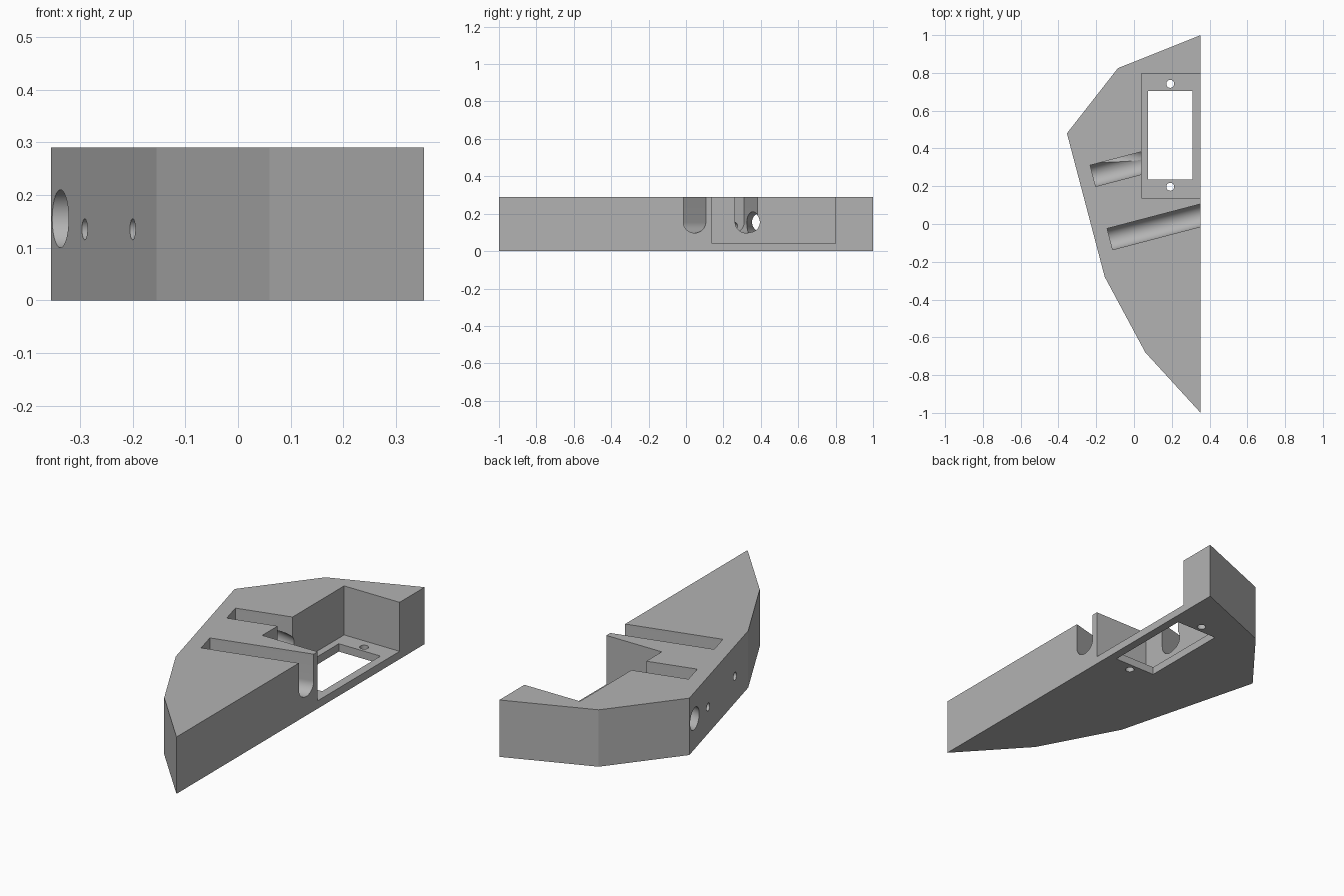
import bpy, bmesh
from math import sin, cos, pi, radians
from mathutils import Matrix, Vector

cube = bpy.data.objects.get("Cube")
if cube:
    bpy.data.objects.remove(cube, do_unlink=True)

HEIGHT = 0.29
SIDE = 0.353          # flat side of the block
TILT = radians(14.7)  # direction of slots and wire holes

grey = bpy.data.materials.new("plain grey")
grey.use_nodes = True
colour = (0.45, 0.45, 0.45, 1)
grey.diffuse_color = colour
grey.node_tree.nodes["Principled BSDF"].inputs["Base Color"].default_value = colour


def prism(name, profile, length, matrix=Matrix()):
    """Extrude a 2D profile along local z, then place it."""
    bm = bmesh.new()
    face = bm.faces.new([bm.verts.new((u, v, 0)) for u, v in profile])
    new = bmesh.ops.extrude_face_region(bm, geom=[face])["geom"]
    verts = [g for g in new if isinstance(g, bmesh.types.BMVert)]
    bmesh.ops.translate(bm, verts=verts, vec=(0, 0, length))
    bmesh.ops.recalc_face_normals(bm, faces=bm.faces)
    bm.transform(matrix)
    mesh = bpy.data.meshes.new(name)
    bm.to_mesh(mesh)
    bm.free()
    mesh.materials.append(grey)
    obj = bpy.data.objects.new(name, mesh)
    bpy.context.collection.objects.link(obj)
    return obj


def arc(r, start, end, n):
    return [(r * cos(start + (end - start) * i / n), r * sin(start + (end - start) * i / n))
            for i in range(n + 1)]


def circle(r):
    return arc(r, 0, 2 * pi, 48)[:-1]


def rect(x0, x1, y0, y1):
    return [(x0, y0), (x1, y0), (x1, y1), (x0, y1)]


def along(point, angle):
    """Local z runs level at the angle, local y points up."""
    d = Vector((cos(angle), sin(angle), 0))
    up = Vector((0, 0, 1))
    rot = Matrix((up.cross(d), up, d)).transposed().to_4x4()
    return Matrix.Translation(point) @ rot


def lift(x, y, z):
    return Matrix.Translation((x, y, z))


# Main block
outline = [(SIDE, 1), (-0.085, 0.825), (-0.355, 0.48), (-0.155, -0.28), (0.06, -0.68), (SIDE, -1)]
block = prism("bracket_block", outline, HEIGHT)

# Open pocket, window and screw holes
cutters = [
    prism("pocket_cutter", rect(0.04, 0.5, 0.138, 0.798), 0.5, lift(0, 0, 0.04)),
    prism("window_cutter", rect(0.075, 0.31, 0.235, 0.705), 0.3, lift(0, 0, -0.1)),
]
for y in (0.197, 0.742):
    cutters.append(prism("screw_hole_cutter", circle(0.021), 0.3, lift(0.192, y, -0.1)))

# Round-bottomed slots
r = 0.058
slot = arc(r, pi, 2 * pi, 24) + [(r, 0.3), (-r, 0.3)]
for x, y, length in ((-0.2175, 0.255, 0.32), (-0.1275, -0.08, 0.7)):
    cutters.append(prism("slot_cutter", slot, length, along((x, y, 0.155), TILT)))

# Small wire holes into the slot ends
for x, y in ((-0.291, 0.237), (-0.2, -0.109)):
    start = (x - 0.1 * cos(TILT), y - 0.1 * sin(TILT), 0.135)
    cutters.append(prism("wire_hole_cutter", circle(0.02), 0.22, along(start, TILT)))

# Large cable hole from the outer face to the pocket
turn = radians(-11)
start = (-0.337 - 0.15 * cos(turn), 0.412 - 0.15 * sin(turn), 0.155)
cutters.append(prism("cable_hole_cutter", circle(0.055), 0.62, along(start, turn)))

# Cut, then drop the helpers
bpy.context.view_layer.objects.active = block
for cutter in cutters:
    mod = block.modifiers.new("cut", "BOOLEAN")
    mod.operation = "DIFFERENCE"
    mod.solver = "EXACT"
    mod.object = cutter
    bpy.ops.object.modifier_apply(modifier=mod.name)
    bpy.data.objects.remove(cutter, do_unlink=True)

bpy.ops.object.select_all(action="DESELECT")
block.select_set(True)
bpy.ops.object.shade_smooth_by_angle(angle=radians(10))
